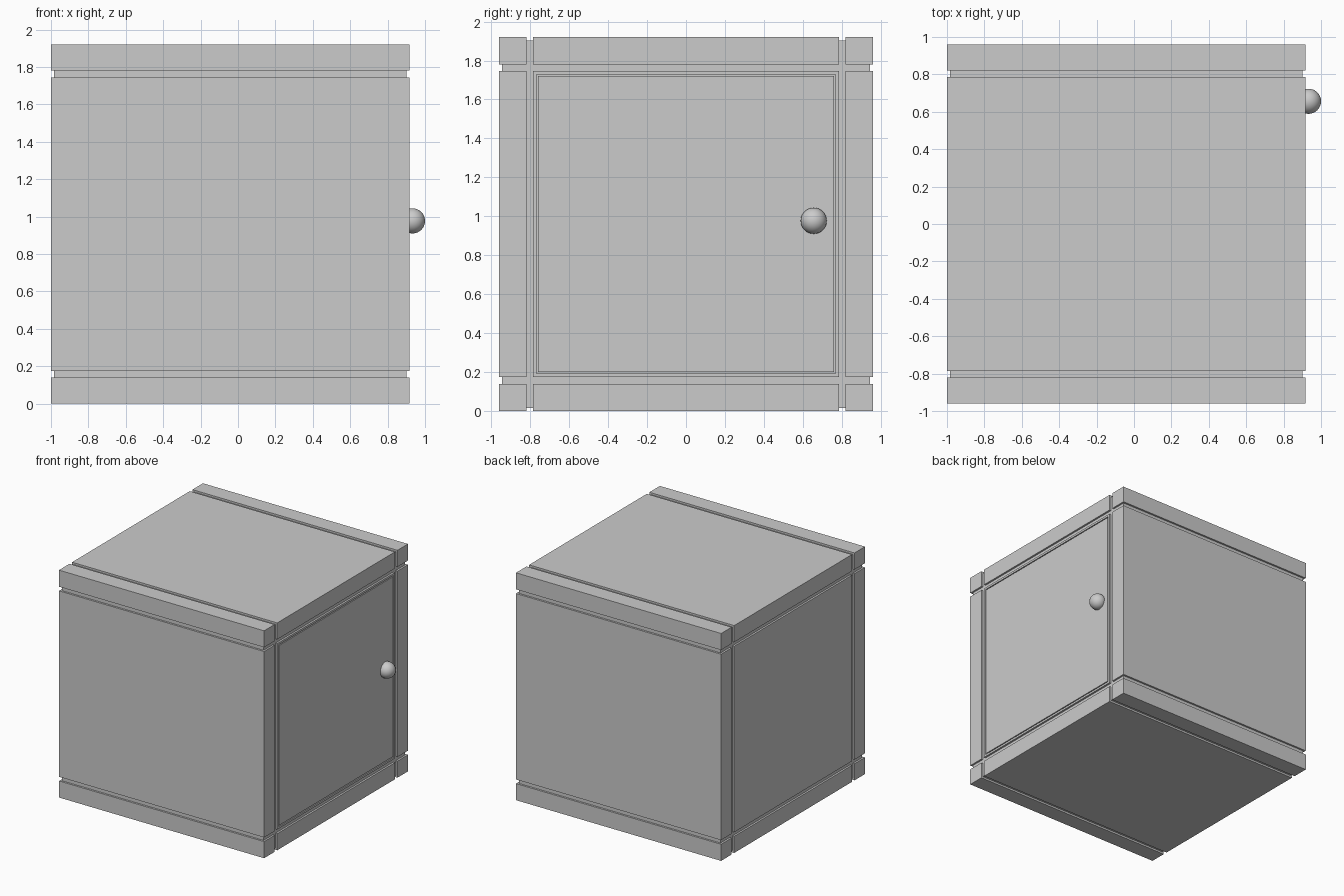
import bpy, bmesh
from mathutils import Vector

if "Cube" in bpy.data.objects:
    bpy.data.objects.remove(bpy.data.objects["Cube"])

X0, X1 = -1.0, 0.916        # back and door planes
H = 0.96                    # half height / half width
MID = 0.785                 # half size of the central block
EDGE = 0.82                 # inner side of the edge bars
GAP = 0.016                 # groove depth


def box(name, lo, hi):
    lo, hi = Vector(lo), Vector(hi)
    bm = bmesh.new()
    bmesh.ops.create_cube(bm, size=1)
    for v in bm.verts:
        v.co = Vector([(lo[i] + hi[i]) / 2 + v.co[i] * (hi[i] - lo[i]) for i in range(3)])
    mesh = bpy.data.meshes.new(name)
    bm.to_mesh(mesh)
    bm.free()
    obj = bpy.data.objects.new(name, mesh)
    bpy.context.collection.objects.link(obj)
    return obj


# Inner core that forms the bottom of every groove
box("core", (X0 + GAP, -H + GAP, GAP), (X1 - GAP, H - GAP, 2 * H - GAP))

# Corner bars and side slabs, running the whole length along x
bands = {-1: (-H, -EDGE), 0: (-MID, MID), 1: (EDGE, H)}
y_names = {-1: "front", 0: "middle", 1: "back"}
z_names = {-1: "bottom", 0: "centre", 1: "top"}
for j, (ya, yb) in bands.items():
    for k, (za, zb) in bands.items():
        if j == 0 and k == 0:
            continue
        kind = "bar" if j and k else "slab"
        box(f"{y_names[j]}_{z_names[k]}_{kind}", (X0, ya, H + za), (X1, yb, H + zb))

# Central block with a thin groove outlining the door on its +x face
door = box("door_block", (X0, -MID, H - MID), (X1, MID, H + MID))
bm = bmesh.new()
bm.from_mesh(door.data)
bm.normal_update()
face = [f for f in bm.faces if f.normal.x > 0.9]
bmesh.ops.inset_region(bm, faces=face, thickness=0.025)
ring = bmesh.ops.inset_region(bm, faces=face, thickness=0.011)["faces"]
ext = bmesh.ops.extrude_face_region(bm, geom=ring)["geom"]
bmesh.ops.translate(bm, vec=(-0.015, 0, 0),
                    verts=[g for g in ext if isinstance(g, bmesh.types.BMVert)])
bmesh.ops.delete(bm, geom=[f for f in ring if f.is_valid], context='FACES')
bmesh.ops.recalc_face_normals(bm, faces=bm.faces)
bm.to_mesh(door.data)
bm.free()

# Round door knob
bpy.ops.mesh.primitive_uv_sphere_add(segments=32, ring_count=16, radius=0.067,
                                     location=(0.933, 0.656, 0.977))
bpy.context.object.name = "door_knob"
bpy.ops.object.shade_smooth()
